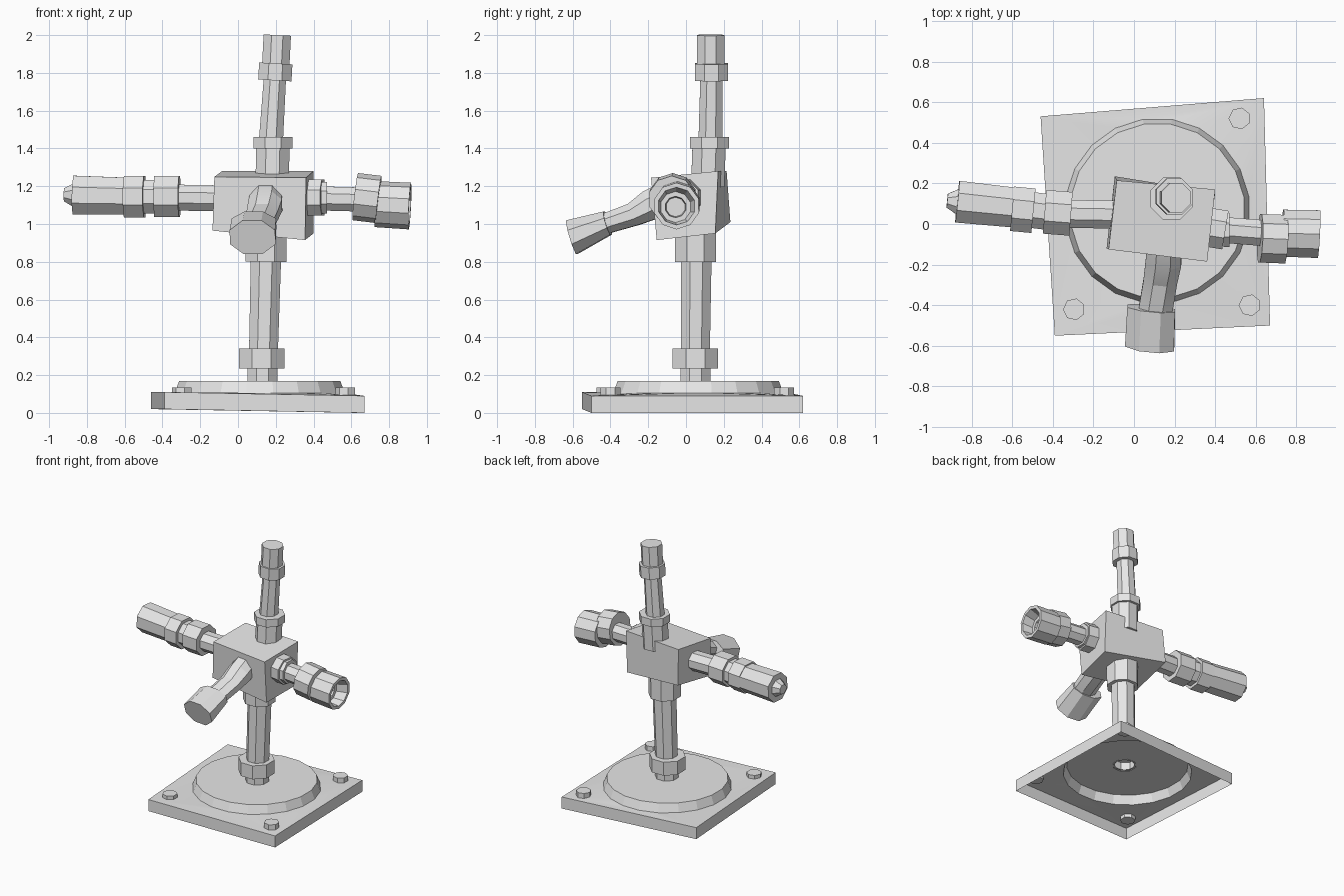
import bpy
import bmesh
from math import cos, sin, pi
from mathutils import Vector

default_cube = bpy.data.objects.get("Cube")
if default_cube:
    bpy.data.objects.remove(default_cube, do_unlink=True)

# One plain grey paint for everything
grey = bpy.data.materials.new("light_grey")
grey.use_nodes = True
grey.diffuse_color = (0.8, 0.8, 0.8, 1)
grey.node_tree.nodes["Principled BSDF"].inputs["Base Color"].default_value = grey.diffuse_color


def finish(name, bm):
    mesh = bpy.data.meshes.new(name)
    bm.to_mesh(mesh)
    bm.free()
    mesh.materials.append(grey)
    obj = bpy.data.objects.new(name, mesh)
    bpy.context.scene.collection.objects.link(obj)
    return obj


def bridge(bm, lower, upper):
    count = len(lower)
    for i in range(count):
        j = (i + 1) % count
        bm.faces.new((lower[i], lower[j], upper[j], upper[i]))


def ring(bm, centre, axis, radius, sides, wide=1.0):
    """Polygon of vertices around an axis, optionally widened sideways."""
    axis = Vector(axis).normalized()
    if abs(axis.z) > 0.8:
        across = Vector((0, 1, 0)).cross(axis).normalized()
    else:
        across = Vector((0, 0, 1)).cross(axis).normalized()
    up = axis.cross(across)
    size = 0.98 * radius / cos(pi / sides)
    angles = [2 * pi * (i + 0.5) / sides for i in range(sides)]
    return [bm.verts.new(Vector(centre) + size * (across * cos(a) * wide + up * sin(a)))
            for a in angles]


def turned(name, axis, stations, sides=8, open_start=False):
    """Skin rings given as (centre, radius, widening) along an axis."""
    bm = bmesh.new()
    rings = [ring(bm, s[0], axis, s[1], sides, *s[2:]) for s in stations]
    for lower, upper in zip(rings, rings[1:]):
        bridge(bm, lower, upper)
    bm.faces.new(rings[-1])
    if not open_start:
        bm.faces.new(rings[0][::-1])
    return finish(name, bm)


def pipe(name, start, end, radius, end_radius=None, **options):
    axis = Vector(end) - Vector(start)
    return turned(name, axis, [(start, radius), (end, end_radius or radius)], **options)


# Base plate: hollow shell rising into a round flange, open underneath
bm = bmesh.new()
corners = [(-0.39, -0.55, 0.02), (0.67, -0.5, 0), (0.64, 0.62, 0), (-0.46, 0.53, 0.02)]
foot = [bm.verts.new(c) for c in corners]
deck = [bm.verts.new((x, y, z + 0.09)) for x, y, z in corners]
bridge(bm, foot, deck)
UP = (0, 0, 1)
flange_low = ring(bm, (0.115, 0.065, 0.105), UP, 0.46, 20)
flange_top = ring(bm, (0.115, 0.065, 0.17), UP, 0.435, 20)
bridge(bm, flange_low, flange_top)
hole = ring(bm, (0.13, 0.05, 0.17), UP, 0.07, 20)
bridge(bm, flange_top, hole)


def loop_edges(verts):
    pairs = zip(verts, verts[1:] + verts[:1])
    return [bm.edges.get(pair) for pair in pairs]


bmesh.ops.triangle_fill(bm, edges=loop_edges(deck) + loop_edges(flange_low),
                        use_beauty=True, normal=UP)
bm.normal_update()
bmesh.ops.reverse_faces(bm, faces=[f for f in bm.faces if f.normal.z < -0.5])
finish("base_plate", bm)

# Bolts on three corners
for name, x, y in (("back_left", 0.52, 0.52), ("front_left", 0.57, -0.4),
                   ("front_right", -0.295, -0.42)):
    pipe("bolt_" + name, (x, y, 0.08), (x, y, 0.135), 0.05, sides=7)

# Lower column
pipe("column_neck", (0.13, 0.05, 0.165), (0.13, 0.05, 0.25), 0.08, open_start=True)
pipe("column_lower_collar", (0.125, 0.05, 0.235), (0.125, 0.05, 0.34), 0.123)
pipe("column", (0.135, 0.05, 0.33), (0.148, 0.055, 0.82), 0.078, 0.082)
pipe("column_upper_collar", (0.148, 0.05, 0.8), (0.15, 0.05, 0.98), 0.11)

# Slightly skewed centre block
bm = bmesh.new()
under = [bm.verts.new(c) for c in ((-0.135, -0.12, 0.965), (0.355, -0.155, 0.915),
                                   (0.4, 0.155, 0.95), (-0.095, 0.235, 1.01))]
top = [bm.verts.new(c) for c in ((-0.125, -0.125, 1.25), (0.36, -0.185, 1.245),
                                 (0.4, 0.17, 1.28), (-0.085, 0.215, 1.28))]
bridge(bm, under, top)
bm.faces.new(top)
bm.faces.new(under[::-1])
finish("centre_block", bm)

# Upper mast
pipe("mast_socket", (0.18, 0.115, 1.2), (0.185, 0.122, 1.41), 0.09)
pipe("mast_lower_collar", (0.185, 0.125, 1.4), (0.185, 0.125, 1.46), 0.105)
pipe("mast", (0.175, 0.13, 1.45), (0.196, 0.135, 1.78), 0.065, 0.06)
pipe("mast_upper_collar", (0.195, 0.135, 1.76), (0.2, 0.135, 1.85), 0.09)
pipe("mast_head", (0.2, 0.13, 1.84), (0.208, 0.13, 2), 0.074)

# Right arm, ending in a blunt nozzle
pipe("right_arm_rod", (-0.05, 0.045, 1.135), (-0.33, 0.05, 1.14), 0.07)
pipe("right_arm_collar", (-0.31, 0.05, 1.145), (-0.44, 0.06, 1.145), 0.11)
pipe("right_arm_joint", (-0.43, 0.06, 1.145), (-0.51, 0.07, 1.145), 0.09)
pipe("right_arm_nut", (-0.495, 0.065, 1.145), (-0.6, 0.075, 1.145), 0.112)
turned("right_arm_barrel", (-1, 0.1, 0.02), [
    ((-0.58, 0.08, 1.147), 0.1), ((-0.87, 0.11, 1.153), 0.105), ((-0.87, 0.11, 1.153), 0.063),
    ((-0.92, 0.115, 1.155), 0.035)])

# Left arm, ending in an open cup
pipe("left_arm_collar", (0.33, -0.01, 1.14), (0.45, -0.03, 1.14), 0.098)
pipe("left_arm_tip_ring", (0.44, -0.03, 1.14), (0.47, -0.03, 1.14), 0.085)
pipe("left_arm_rod", (0.45, -0.03, 1.135), (0.64, -0.045, 1.13), 0.065)
pipe("left_arm_nut", (0.62, -0.07, 1.145), (0.745, -0.075, 1.13), 0.122, sides=10)
turned("left_arm_cup", (1, -0.05, -0.05), [
    ((0.73, -0.045, 1.105), 0.118), ((0.91, -0.05, 1.095), 0.12), ((0.91, -0.05, 1.095), 0.097),
    ((0.83, -0.055, 1.09), 0.08), ((0.83, -0.055, 1.09), 0.055), ((0.78, -0.055, 1.09), 0.05)],
    sides=10)

# Front arm: a flattened, drooping spout with a wider cap
turned("front_arm", (-0.1, -1, -0.45), [
    ((0.15, -0.1, 1.14), 0.085), ((0.145, -0.19, 1.1), 0.082, 1.1),
    ((0.13, -0.28, 1.05), 0.063, 1.35), ((0.105, -0.43, 1), 0.055, 1.55)])
turned("front_arm_cap", (-0.1, -1, -0.3), [
    ((0.085, -0.415, 1.005), 0.065, 1.85), ((0.077, -0.605, 0.93), 0.095, 1.3)])

# Crisp facets, with smoothing only across shallow angles
bpy.ops.object.select_all(action="DESELECT")
parts = [o for o in bpy.context.scene.objects if o.type == "MESH"]
for part in parts:
    part.select_set(True)
bpy.context.view_layer.objects.active = parts[0]
bpy.ops.object.shade_smooth_by_angle(angle=pi / 12)
